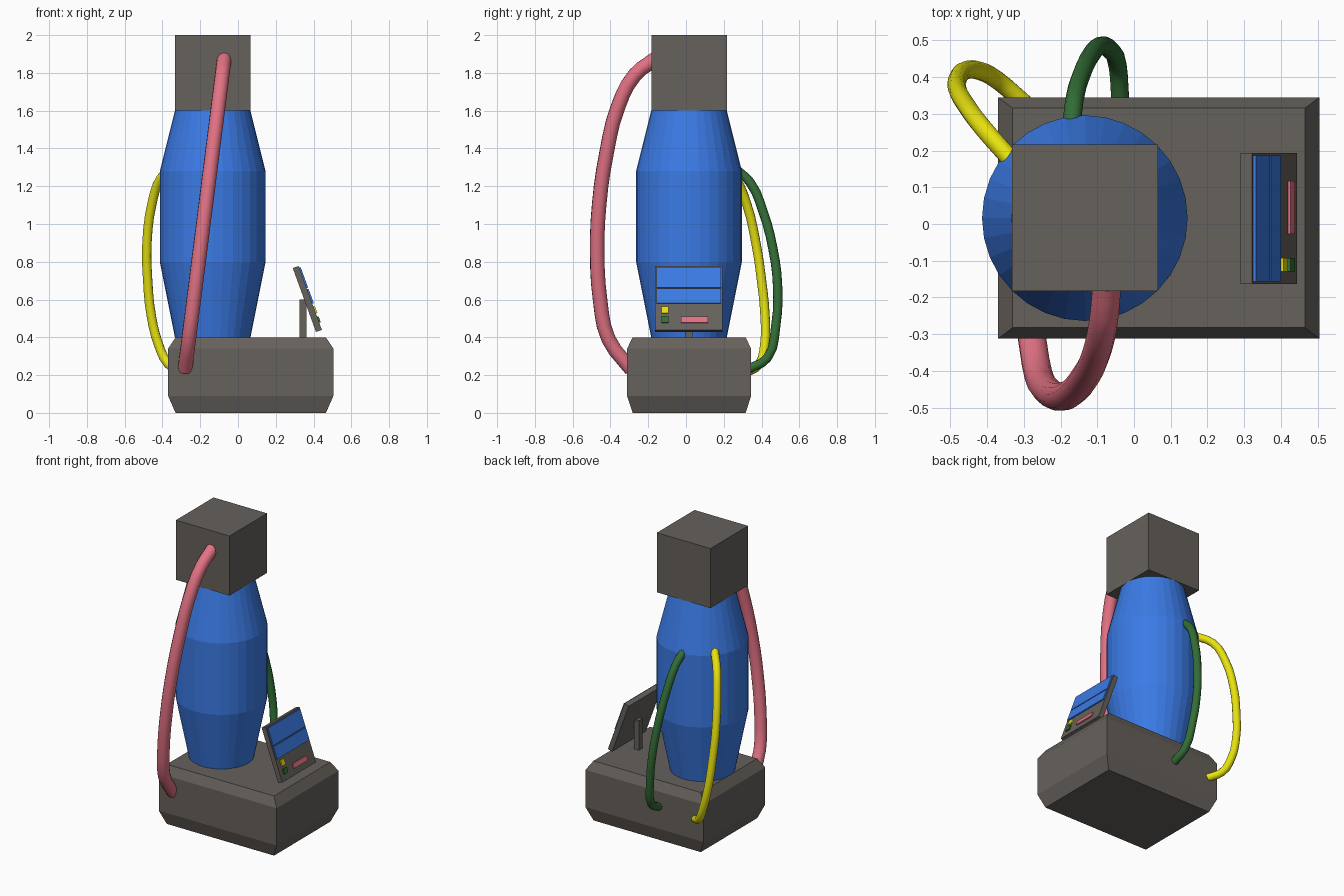
import bpy
import bmesh
import math
from mathutils import Matrix, Vector

cube = bpy.data.objects.get("Cube")
if cube:
    bpy.data.objects.remove(cube, do_unlink=True)


def material(name, srgb):
    rgba = [c / 12.92 if c < 0.04 else ((c + 0.055) / 1.055) ** 2.4 for c in srgb] + [1.0]
    mat = bpy.data.materials.new(name)
    mat.use_nodes = True
    mat.diffuse_color = rgba
    mat.node_tree.nodes["Principled BSDF"].inputs["Base Color"].default_value = rgba
    return mat


grey = material("warm grey", (0.40, 0.38, 0.36))
blue = material("blue", (0.23, 0.48, 0.90))
pink = material("pink", (0.89, 0.45, 0.52))
yellow = material("yellow", (0.92, 0.90, 0.06))
green = material("green", (0.20, 0.43, 0.21))


def add_mesh(name, bm, mat):
    bmesh.ops.recalc_face_normals(bm, faces=bm.faces)
    mesh = bpy.data.meshes.new(name)
    bm.to_mesh(mesh)
    bm.free()
    mesh.materials.append(mat)
    obj = bpy.data.objects.new(name, mesh)
    bpy.context.collection.objects.link(obj)
    return obj


def box(name, low, high, mat, frame=None):
    low, high = Vector(low), Vector(high)
    bm = bmesh.new()
    place = Matrix.Translation((low + high) / 2) @ Matrix.Diagonal((*(high - low), 1))
    bmesh.ops.create_cube(bm, size=1, matrix=(frame or Matrix()) @ place)
    return add_mesh(name, bm, mat)


def loft(name, outline, centre, profile, mat):
    """Stack scaled copies of an outline; profile holds (scale, height)."""
    bm = bmesh.new()
    rings = [[bm.verts.new((centre[0] + x * s, centre[1] + y * s, z)) for x, y in outline]
             for s, z in profile]
    bm.faces.new(rings[0])
    bm.faces.new(rings[-1])
    n = len(outline)
    for a, b in zip(rings, rings[1:]):
        for i in range(n):
            j = (i + 1) % n
            bm.faces.new((a[i], a[j], b[j], b[i]))
    return add_mesh(name, bm, mat)


def hose(name, points, radius, mat):
    curve = bpy.data.curves.new(name, "CURVE")
    curve.dimensions = "3D"
    curve.bevel_depth = radius
    curve.bevel_resolution = 4
    curve.resolution_u = 3
    curve.use_fill_caps = True
    spline = curve.splines.new("BEZIER")
    spline.bezier_points.add(len(points) - 1)
    for knot, p in zip(spline.bezier_points, points):
        knot.co = p
        knot.handle_left_type = knot.handle_right_type = "AUTO"
    curve.materials.append(mat)
    obj = bpy.data.objects.new(name, curve)
    bpy.context.collection.objects.link(obj)
    bpy.ops.object.select_all(action="DESELECT")
    obj.select_set(True)
    bpy.context.view_layer.objects.active = obj
    bpy.ops.object.convert(target="MESH")
    bpy.ops.object.shade_smooth_by_angle(angle=math.radians(40))


def straight_hose(name, x_top, x_end, side, radius, mat):
    """Hose lying in an upright plane; side holds (y, z) points from the top."""
    z0, z1 = side[0][1], side[-1][1]
    hose(name, [(x_top + (x_end - x_top) * (z0 - z) / (z0 - z1), y, z) for y, z in side],
         radius, mat)


# Base with sloped upper and lower edges
hx, hy = 0.4375, 0.3285
loft("base", [(-hx, -hy), (hx, -hy), (hx, hy), (-hx, hy)], (0.0675, 0.0165),
     [(0.91, 0), (1, 0.09), (1, 0.34), (0.91, 0.4)], grey)

# Tapered faceted tank and square head
sides = 32
circle = [(math.cos(math.tau * i / sides), math.sin(math.tau * i / sides)) for i in range(sides)]
loft("tank", circle, (-0.134, 0.016),
     [(0.2, 0.4), (0.28, 0.8), (0.28, 1.28), (0.2, 1.6)], blue)
box("head", (-0.333, -0.183, 1.6), (0.065, 0.216, 2), grey)

# Tilted control panel on its post
box("panel_post", (0.325, -0.004, 0.39), (0.363, 0.034, 0.6), grey)
tilt = Matrix.Translation((0.367, 0.015, 0.603)) @ Matrix.Rotation(math.radians(-20), 4, "Y")
face = 0.0165
box("control_panel", (-face, -0.179, -0.18), (face, 0.179, 0.18), grey, tilt)


def plate(name, y0, y1, z0, z1, mat):
    box(name, (face - 0.001, y0, z0), (face + 0.008, y1, z1), mat, tilt)


plate("upper_screen", -0.171, 0.171, 0.056, 0.170, blue)
plate("lower_screen", -0.171, 0.171, -0.032, 0.049, blue)
plate("yellow_button", -0.144, -0.107, -0.088, -0.050, yellow)
plate("green_button", -0.144, -0.107, -0.140, -0.106, green)
plate("pink_slot", -0.042, 0.102, -0.140, -0.108, pink)

# Hoses
straight_hose("pink_hose", -0.073, -0.281,
              [(-0.16, 1.875), (-0.27, 1.79), (-0.36, 1.62), (-0.42, 1.38), (-0.46, 1.1),
               (-0.47, 0.85), (-0.455, 0.6), (-0.41, 0.39), (-0.29, 0.23)], 0.039, pink)
straight_hose("green_hose", -0.17, -0.037,
              [(0.27, 1.285), (0.34, 1.22), (0.41, 1.06), (0.46, 0.87), (0.485, 0.67),
               (0.475, 0.46), (0.43, 0.29), (0.33, 0.232)], 0.025, green)
hose("yellow_hose",
     [(-0.335, 0.175, 1.3), (-0.41, 0.26, 1.24), (-0.455, 0.32, 1.11), (-0.482, 0.37, 0.9),
      (-0.478, 0.4, 0.7), (-0.46, 0.418, 0.52), (-0.42, 0.417, 0.36), (-0.37, 0.39, 0.26),
      (-0.3, 0.33, 0.22)], 0.025, yellow)
